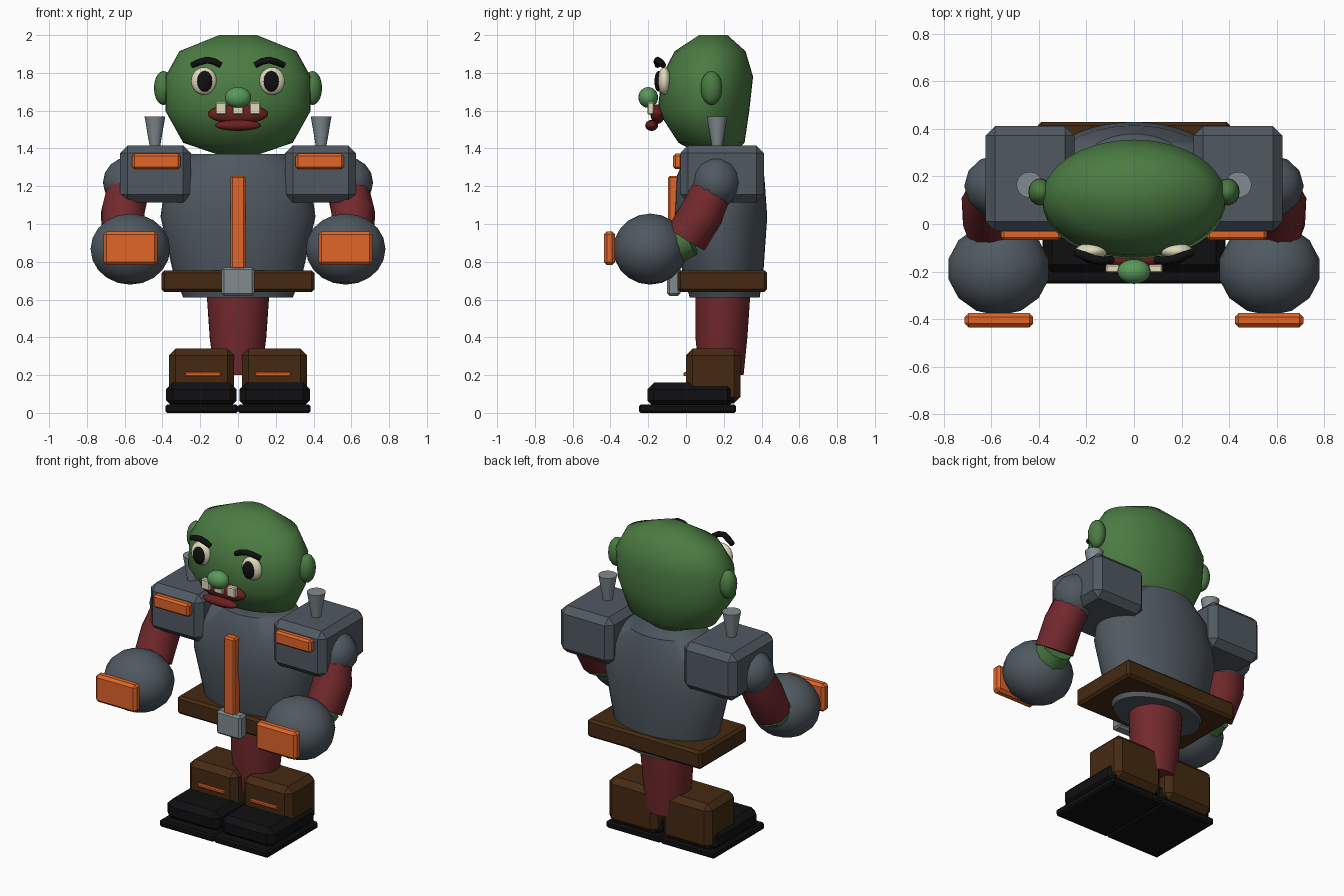
import bpy, bmesh, math
from mathutils import Vector, Matrix

cube = bpy.data.objects.get("Cube")
if cube:
    bpy.data.objects.remove(cube, do_unlink=True)


def material(name, *rgb):
    m = bpy.data.materials.new(name)
    m.use_nodes = True
    m.diffuse_color = (*rgb, 1)
    m.node_tree.nodes["Principled BSDF"].inputs["Base Color"].default_value = (*rgb, 1)
    return m


GREEN = material("skin green", 0.07, 0.20, 0.055)
NOSE = material("light green", 0.10, 0.32, 0.10)
METAL = material("dark metal", 0.08, 0.10, 0.12)
STEEL = material("light metal", 0.22, 0.26, 0.28)
RED = material("cloth red", 0.17, 0.022, 0.026)
LIP = material("lip red", 0.15, 0.014, 0.014)
BROWN = material("leather brown", 0.06, 0.023, 0.006)
BLACK = material("black", 0.005, 0.005, 0.006)
ORANGE = material("orange", 0.75, 0.13, 0.022)
CREAM = material("cream", 0.75, 0.70, 0.50)


def finish(name, bm, mat, smooth):
    bmesh.ops.recalc_face_normals(bm, faces=bm.faces)
    mesh = bpy.data.meshes.new(name)
    bm.to_mesh(mesh)
    bm.free()
    mesh.materials.append(mat)
    for p in mesh.polygons:
        p.use_smooth = smooth
    if smooth:
        mesh.set_sharp_from_angle(angle=math.radians(60))
    ob = bpy.data.objects.new(name, mesh)
    bpy.context.collection.objects.link(ob)
    return ob


def box(name, mat, x, y, z, bevel=0.01):
    """Chamfered block from its x, y and z ranges."""
    bm = bmesh.new()
    bmesh.ops.create_cube(bm, size=1)
    for v in bm.verts:
        v.co = [(a + b) / 2 + c * (b - a) for (a, b), c in zip((x, y, z), v.co)]
    bmesh.ops.bevel(bm, geom=bm.edges[:], offset=bevel, segments=1, affect='EDGES')
    return finish(name, bm, mat, False)


def ball(name, mat, centre, radii, seg=20, rings=12):
    bm = bmesh.new()
    bmesh.ops.create_uvsphere(bm, u_segments=seg, v_segments=rings, radius=1)
    bmesh.ops.transform(bm, verts=bm.verts,
                        matrix=Matrix.Translation(centre) @ Matrix.Diagonal((*radii, 1)))
    return finish(name, bm, mat, True)


def skin_rings(name, mat, rings):
    """Join equal rings of points and close both ends."""
    bm = bmesh.new()
    loops = [[bm.verts.new(p) for p in ring] for ring in rings]
    n = len(loops[0])
    for a, b in zip(loops, loops[1:]):
        for i in range(n):
            j = (i + 1) % n
            bm.faces.new((a[i], a[j], b[j], b[i]))
    bm.faces.new(loops[0])
    bm.faces.new(loops[-1])
    return finish(name, bm, mat, True)


def loft(name, mat, levels, seg=40):
    """Oval sections: height, half width, front y, back y."""
    turn = [math.tau * i / seg for i in range(seg)]
    return skin_rings(name, mat, [
        [(w * math.cos(t), (f + b) / 2 + (b - f) / 2 * math.sin(t), z) for t in turn]
        for z, w, f, b in levels])


def tube(name, mat, path, radii, seg=12):
    pts = [Vector(p) for p in path]
    rings = []
    for i, p in enumerate(pts):
        d = pts[min(i + 1, len(pts) - 1)] - pts[max(i - 1, 0)]
        q = d.to_track_quat('Z', 'Y')
        rings.append([p + q @ Vector((radii[i] * math.cos(math.tau * k / seg),
                                      radii[i] * math.sin(math.tau * k / seg), 0))
                      for k in range(seg)])
    return skin_rings(name, mat, rings)


# Head, torso and trousers
loft("head", GREEN, [
    (1.365, 0.10, 0.08, 0.24), (1.43, 0.29, -0.04, 0.31), (1.60, 0.385, -0.15, 0.335),
    (1.78, 0.385, -0.13, 0.355), (1.915, 0.31, -0.06, 0.315), (2.0, 0.10, 0.07, 0.22)])
loft("torso", METAL, [
    (0.61, 0.29, 0.02, 0.39), (0.75, 0.345, -0.02, 0.41), (1.04, 0.41, -0.06, 0.43),
    (1.25, 0.38, -0.05, 0.415), (1.37, 0.25, 0.0, 0.38)])
loft("trousers", RED, [
    (0.62, 0.165, 0.05, 0.34), (0.40, 0.15, 0.05, 0.325), (0.20, 0.125, 0.07, 0.305)])

# Belt and chest trim
box("belt", BROWN, (-0.405, 0.405), (-0.045, 0.43), (0.64, 0.755), 0.015)
box("belt_buckle", STEEL, (-0.087, 0.087), (-0.10, -0.03), (0.62, 0.77), 0.012)
box("chest_strip", ORANGE, (-0.04, 0.04), (-0.095, -0.03), (0.76, 1.255), 0.01)

# Nose, mouth and teeth
ball("nose", NOSE, (0, -0.20, 1.67), (0.07, 0.052, 0.055))
ball("mouth", LIP, (0, -0.15, 1.582), (0.16, 0.038, 0.052))
ball("lower_lip", LIP, (0, -0.182, 1.522), (0.122, 0.034, 0.029))
for i, cx in enumerate((-0.09, 0.0, 0.09)):
    box(f"tooth_{i + 1}", CREAM, (cx - 0.03, cx + 0.03), (-0.205, -0.17), (1.58, 1.645), 0.006)

for side, s in (("left", 1), ("right", -1)):
    def span(a, b):
        return (a, b) if s > 0 else (-b, -a)

    # Ears, eyes and brows
    ball(f"{side}_ear", GREEN, (s * 0.395, 0.135, 1.72), (0.05, 0.057, 0.09), 16, 10)
    ball(f"{side}_eye", CREAM, (s * 0.18, -0.115, 1.757), (0.068, 0.036, 0.073))
    ball(f"{side}_pupil", BLACK, (s * 0.176, -0.145, 1.755), (0.04, 0.022, 0.055))
    tube(f"{side}_brow", BLACK,
         [(s * 0.09, -0.15, 1.84), (s * 0.125, -0.155, 1.86), (s * 0.165, -0.15, 1.868),
          (s * 0.205, -0.135, 1.857), (s * 0.245, -0.12, 1.84)],
         [0.016, 0.018, 0.018, 0.018, 0.016], 8)

    # Shoulder armour with its badge and spike
    box(f"{side}_shoulder_pad", METAL, span(0.25, 0.625), (-0.03, 0.412), (1.115, 1.415), 0.04)
    box(f"{side}_pad_badge", ORANGE, span(0.305, 0.56), (-0.068, -0.02), (1.29, 1.372), 0.012)
    tube(f"{side}_spike", STEEL, [(s * 0.44, 0.165, 1.40), (s * 0.44, 0.165, 1.57)],
         [0.026, 0.055], 16)

    # Arm and gauntlet
    ball(f"{side}_shoulder", METAL, (s * 0.575, 0.16, 1.22), (0.14, 0.13, 0.135), 12, 8)
    tube(f"{side}_sleeve", RED,
         [(s * 0.575, 0.15, 1.21), (s * 0.61, 0.085, 1.06), (s * 0.605, 0.0, 0.92)],
         [0.11, 0.118, 0.115])
    tube(f"{side}_forearm", GREEN,
         [(s * 0.605, 0.02, 0.93), (s * 0.585, -0.12, 0.87)], [0.10, 0.11])
    ball(f"{side}_gauntlet", METAL, (s * 0.57, -0.19, 0.867), (0.216, 0.195, 0.188), 14, 10)
    box(f"{side}_gauntlet_plate", ORANGE, span(0.425, 0.713), (-0.435, -0.375), (0.783, 0.96), 0.016)

    # Boot
    box(f"{side}_boot", BROWN, span(0.02, 0.365), (0.0, 0.288), (0.05, 0.34), 0.035)
    box(f"{side}_boot_stripe", ORANGE, span(0.09, 0.28), (-0.012, 0.01), (0.194, 0.216), 0.005)
    box(f"{side}_shoe", BLACK, span(0.008, 0.38), (-0.205, 0.255), (0.03, 0.16), 0.035)
    box(f"{side}_sole", BLACK, span(0.0, 0.385), (-0.25, 0.265), (0.0, 0.045), 0.01)
